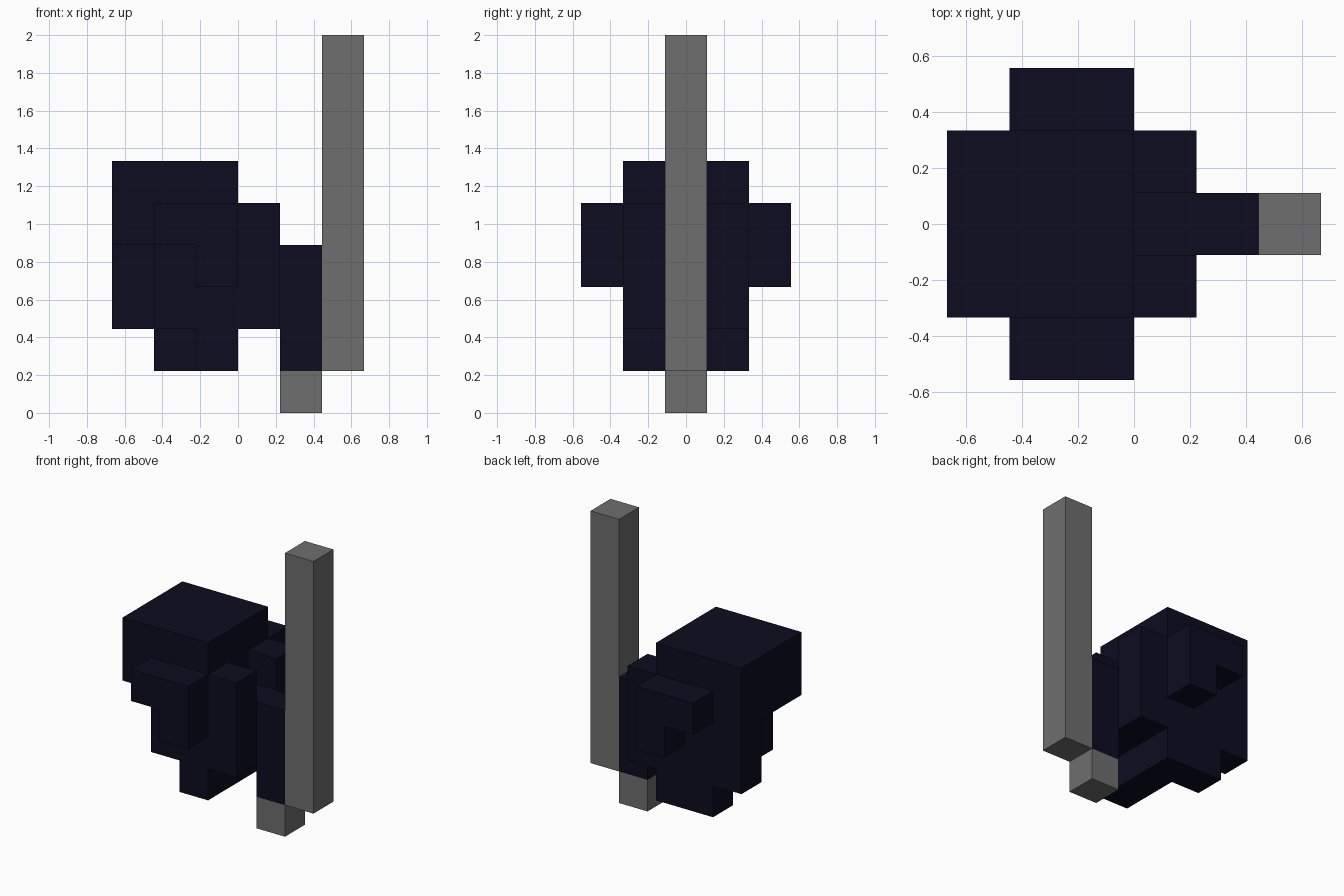
import bpy
import bmesh
from mathutils import Vector

cube = bpy.data.objects.get("Cube")
if cube:
    bpy.data.objects.remove(cube, do_unlink=True)

UNIT = 2 / 9                     # edge length of one block
CENTRE = Vector((3, 2.5, 0))     # middle of the 6 x 5 block footprint


def material(name, colour):
    mat = bpy.data.materials.new(name)
    mat.use_nodes = True
    mat.diffuse_color = colour
    bsdf = next(n for n in mat.node_tree.nodes if n.type == 'BSDF_PRINCIPLED')
    bsdf.inputs["Base Color"].default_value = colour
    return mat


NAVY = material("dark navy", (0.0036, 0.0037, 0.0144, 1))
GREY = material("mid grey", (0.156, 0.156, 0.156, 1))


def part(name, mat, *boxes, mirror=False):
    """Boxes given in block units as (x0, x1, y0, y1, z0, z1); mirror adds a copy across y."""
    bm = bmesh.new()
    for x0, x1, y0, y1, z0, z1 in boxes:
        spans = [(y0, y1)] + ([(5 - y1, 5 - y0)] if mirror else [])
        for a, b in spans:
            low, high = Vector((x0, a, z0)), Vector((x1, b, z1))
            verts = bmesh.ops.create_cube(bm, size=1)["verts"]
            bmesh.ops.scale(bm, vec=(high - low) * UNIT, verts=verts)
            bmesh.ops.translate(bm, vec=((low + high) / 2 - CENTRE) * UNIT, verts=verts)
    mesh = bpy.data.meshes.new(name)
    bm.to_mesh(mesh)
    bm.free()
    mesh.materials.append(mat)
    obj = bpy.data.objects.new(name, mesh)
    bpy.context.collection.objects.link(obj)
    return obj


# Main mass: full upper block, lower block notched at the front outer corner
part("upper_block", NAVY, (0, 3, 1, 4, 4, 6))
part("lower_block", NAVY, (0, 3, 3, 4, 2, 4), (1, 3, 1, 3, 2, 4))

# Stepped underside, longer at the back
part("keel", NAVY, (1, 3, 3, 4, 1, 2), (2, 3, 1, 3, 1, 2))

# L-shaped plates on the front and back
part("side_plates", NAVY, (1, 3, 0, 1, 4, 5), (2, 3, 0, 1, 3, 4), mirror=True)

# Forked collar and the neck running through it
part("collar_cheeks", NAVY, (3, 4, 1, 2, 2, 5), mirror=True)
part("collar_core", NAVY, (3, 4, 2, 3, 2, 4))
part("neck", NAVY, (4, 5, 2, 3, 1, 4))

# Grey foot and tall post
part("foot", GREY, (4, 5, 2, 3, 0, 1))
part("post", GREY, (5, 6, 2, 3, 1, 9))
